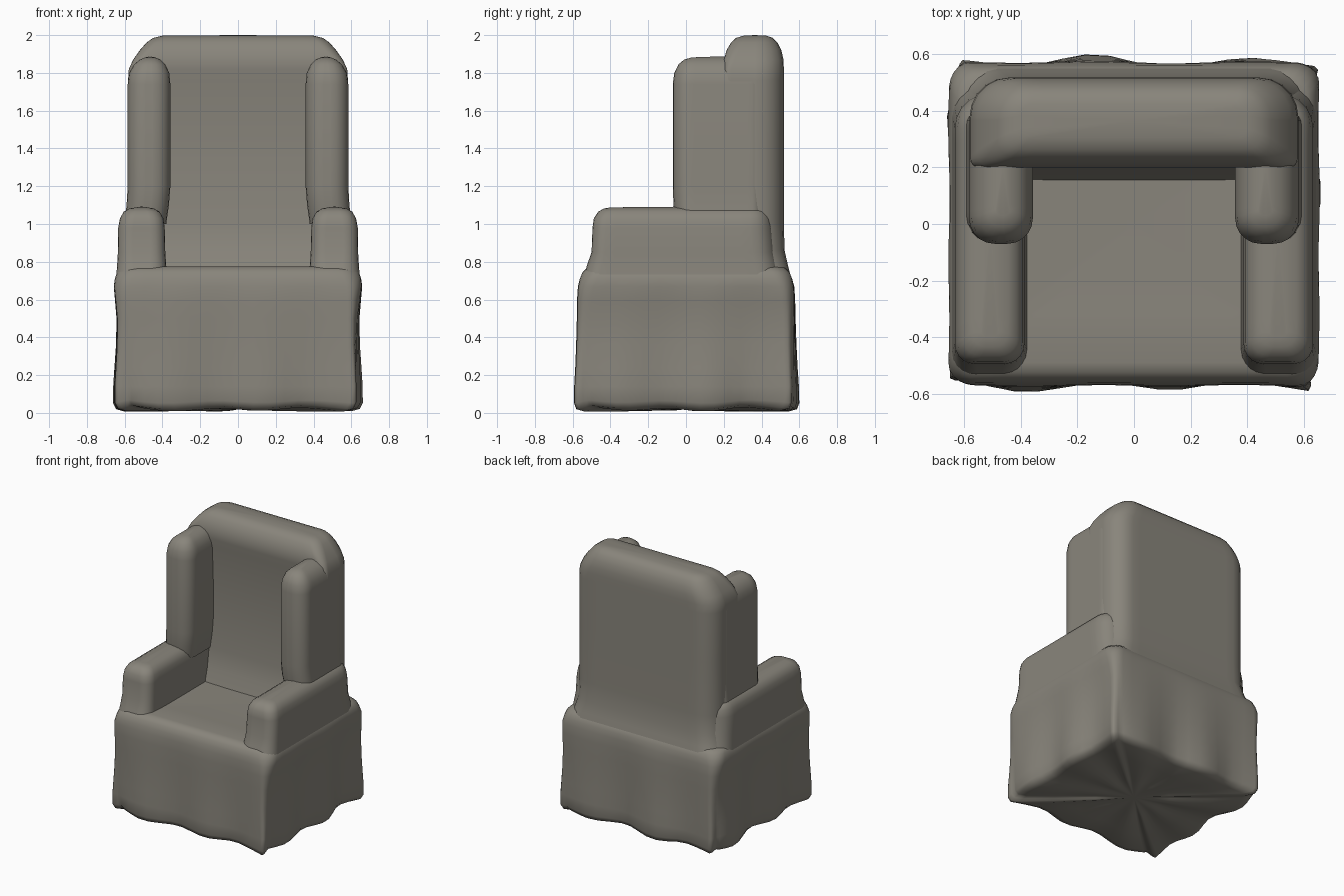
import bpy, bmesh
from math import sin, cos, pi, hypot

fabric = bpy.data.materials.new("fabric")
fabric.diffuse_color = (0.25, 0.235, 0.2, 1)


def rounded_rect(x0, x1, y0, y1, rf, rb, side=14, arc=5):
    """Outline with front corner radius rf and back corner radius rb."""
    corners = [(x1 - rf, y0 + rf, rf, -pi / 2), (x1 - rb, y1 - rb, rb, 0),
               (x0 + rb, y1 - rb, rb, pi / 2), (x0 + rf, y0 + rf, rf, pi)]
    arcs = [[(cx + r * cos(a + pi / 2 * i / arc), cy + r * sin(a + pi / 2 * i / arc))
             for i in range(arc + 1)] for cx, cy, r, a in corners]
    pts = []
    for k in range(4):
        (ax, ay), (bx, by) = arcs[k][-1], arcs[(k + 1) % 4][0]
        pts += arcs[k]
        pts += [(ax + (bx - ax) * i / side, ay + (by - ay) * i / side)
                for i in range(1, side)]
    return pts


def loft(name, rings, top, bottom=None, mirror=False):
    """Skin a stack of outlines, closing the top (and bottom) to a point."""
    bm = bmesh.new()
    loops = [[bm.verts.new(p) for p in ring] for ring in rings]
    n = len(loops[0])
    for a, b in zip(loops, loops[1:]):
        for i in range(n):
            j = (i + 1) % n
            bm.faces.new((a[i], a[j], b[j], b[i]))
    for loop, tip in ((loops[-1], top), (loops[0], bottom)):
        if tip:
            v = bm.verts.new(tip)
            for i in range(n):
                bm.faces.new((loop[i], loop[(i + 1) % n], v))
    bmesh.ops.recalc_face_normals(bm, faces=bm.faces)
    for f in bm.faces:
        f.smooth = True
    mesh = bpy.data.meshes.new(name)
    bm.to_mesh(mesh)
    bm.free()
    mesh.materials.append(fabric)
    obj = bpy.data.objects.new(name, mesh)
    bpy.context.collection.objects.link(obj)
    if mirror:
        obj.modifiers.new("mirror", 'MIRROR')
    return obj


def stack(rows):
    return [[(x, y, z) for x, y in rounded_rect(x0, x1, y0, y1, rf, rb)]
            for z, x0, x1, y0, y1, rf, rb in rows]


# Draped skirt with seat top: z, half width, half depth, radius, fold, hem wave
skirt_rows = [
    (0.020, 0.20, 0.18, 0.03, 0.004, 0.008),
    (0.018, 0.42, 0.38, 0.05, 0.010, 0.010),
    (0.018, 0.58, 0.52, 0.06, 0.024, 0.010),
    (0.030, 0.622, 0.562, 0.06, 0.026, 0.010),
    (0.060, 0.638, 0.574, 0.06, 0.026, 0.008),
    (0.140, 0.640, 0.575, 0.06, 0.023, 0),
    (0.240, 0.638, 0.573, 0.06, 0.018, 0),
    (0.360, 0.634, 0.572, 0.06, 0.013, 0),
    (0.500, 0.636, 0.572, 0.06, 0.008, 0),
    (0.600, 0.647, 0.573, 0.07, 0.005, 0),
    (0.670, 0.655, 0.570, 0.08, 0.003, 0),
    (0.710, 0.652, 0.562, 0.09, 0, 0),
    (0.745, 0.640, 0.548, 0.09, 0, 0),
    (0.768, 0.620, 0.525, 0.09, 0, 0),
    (0.776, 0.590, 0.490, 0.09, 0, 0),
    (0.768, 0.400, 0.320, 0.06, 0, 0)]
skirt = []
for z, hx, hy, r, fold, hem in skirt_rows:
    ring = []
    pts = rounded_rect(-hx, hx, -hy, hy, r, r)
    for i, (x, y) in enumerate(pts):
        t = 2 * pi * i / len(pts)
        w = 0.8 * sin(12 * t + 0.6) + 0.3 * sin(7 * t + 1)
        d = fold * w / hypot(x, y)
        ring.append((x * (1 + d), y * (1 + d), z - hem * w))
    skirt.append(ring)
loft("skirt_and_seat", skirt, (0, 0, 0.76), (0, 0, 0.02))

# Arms: z, x0, x1, y0, y1, front radius, back radius
loft("arms", stack([
    (0.72, 0.375, 0.645, -0.54, 0.50, 0.08, 0.12),
    (0.78, 0.380, 0.640, -0.525, 0.49, 0.08, 0.12),
    (0.85, 0.385, 0.636, -0.50, 0.47, 0.07, 0.12),
    (0.98, 0.388, 0.634, -0.495, 0.46, 0.07, 0.12),
    (1.03, 0.395, 0.625, -0.488, 0.45, 0.07, 0.11),
    (1.065, 0.415, 0.605, -0.465, 0.43, 0.06, 0.09),
    (1.082, 0.445, 0.575, -0.435, 0.40, 0.05, 0.06),
    (1.088, 0.48, 0.54, -0.40, 0.36, 0.02, 0.02)]),
    (0.51, 0, 1.092), mirror=True)

# Wings
loft("wings", stack([
    (1.00, 0.380, 0.600, -0.05, 0.40, 0.09, 0.05),
    (1.10, 0.366, 0.590, -0.066, 0.40, 0.09, 0.05),
    (1.20, 0.358, 0.584, -0.07, 0.40, 0.09, 0.05),
    (1.74, 0.358, 0.584, -0.07, 0.40, 0.09, 0.05),
    (1.80, 0.364, 0.576, -0.062, 0.40, 0.09, 0.05),
    (1.845, 0.385, 0.55, -0.04, 0.38, 0.07, 0.04),
    (1.87, 0.41, 0.52, -0.01, 0.36, 0.05, 0.03),
    (1.882, 0.44, 0.49, 0.03, 0.34, 0.02, 0.02)]),
    (0.465, 0.2, 1.888), mirror=True)

# Back rest, shrinking over its top roll
back_rows = [
    (0.70, 0.62, 0.14, 0.560, 0.02, 0.12),
    (0.78, 0.60, 0.16, 0.540, 0.02, 0.13),
    (0.86, 0.585, 0.19, 0.522, 0.02, 0.14),
    (1.00, 0.582, 0.215, 0.518, 0.02, 0.14),
    (1.40, 0.582, 0.225, 0.518, 0.02, 0.14),
    (1.76, 0.582, 0.21, 0.518, 0.02, 0.14),
    (1.82, 0.578, 0.20, 0.518, 0.03, 0.14),
    (1.87, 0.555, 0.20, 0.516, 0.05, 0.14),
    (1.92, 0.52, 0.215, 0.505, 0.06, 0.13),
    (1.96, 0.485, 0.238, 0.485, 0.06, 0.11),
    (1.985, 0.45, 0.265, 0.46, 0.05, 0.08),
    (1.997, 0.40, 0.305, 0.425, 0.03, 0.04)]
loft("back_rest", stack([(z, -hx, hx, y0, y1, rf, rb)
                         for z, hx, y0, y1, rf, rb in back_rows]),
     (0, 0.365, 2.0))
